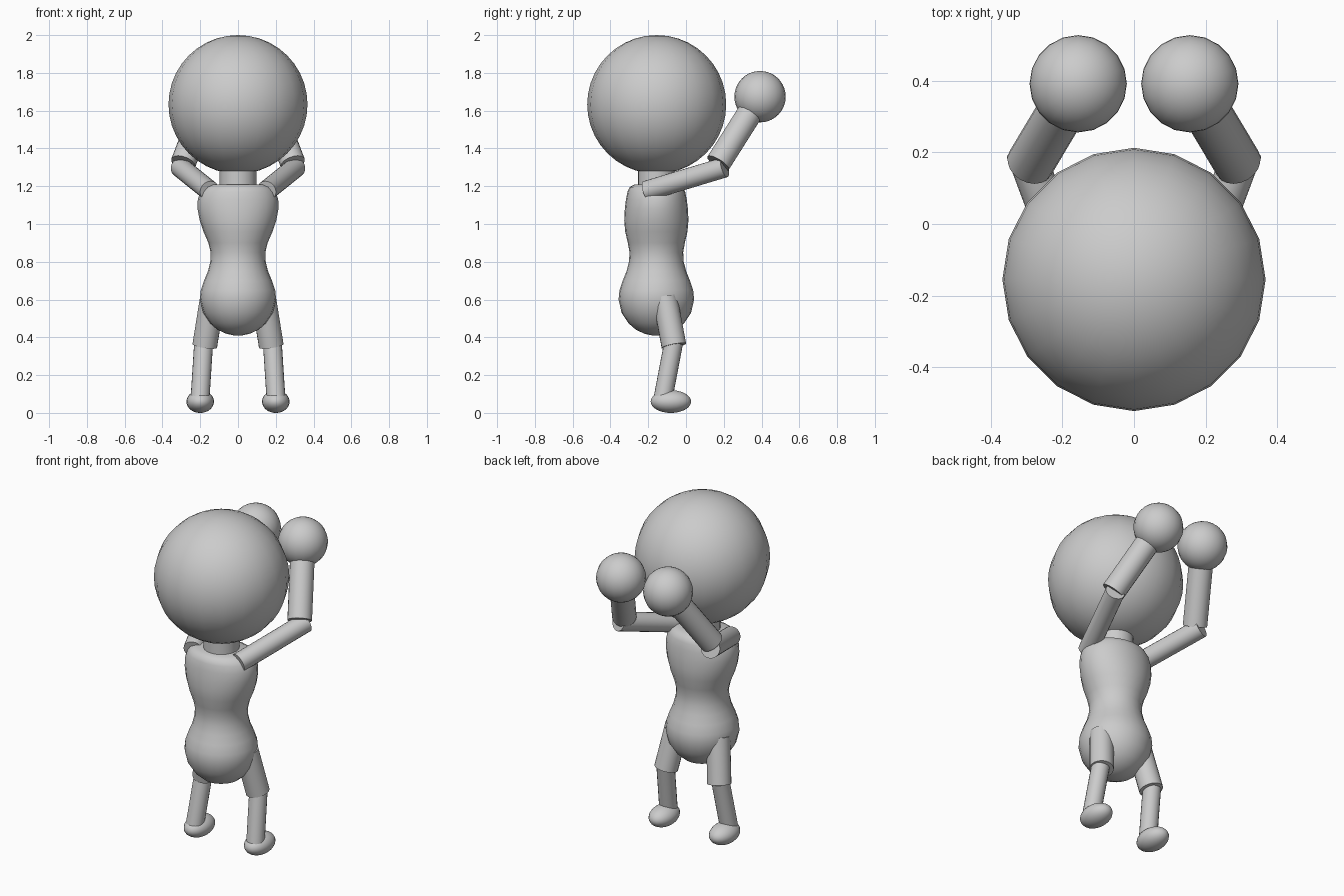
import bpy, bmesh, math
from mathutils import Vector

if "Cube" in bpy.data.objects:
    bpy.data.objects.remove(bpy.data.objects["Cube"])


def smooth(obj):
    bpy.ops.object.select_all(action='DESELECT')
    obj.select_set(True)
    bpy.context.view_layer.objects.active = obj
    bpy.ops.object.shade_smooth_by_angle(angle=math.radians(40))


def ball(name, center, radii):
    bpy.ops.mesh.primitive_uv_sphere_add(segments=20, ring_count=20, radius=1, location=center)
    obj = bpy.context.object
    obj.name = name
    obj.scale = radii
    bpy.ops.object.transform_apply(location=False, rotation=False, scale=True)
    smooth(obj)


def tube(name, a, b, r):
    a, b = Vector(a), Vector(b)
    d = b - a
    bpy.ops.mesh.primitive_cylinder_add(vertices=20, radius=r, depth=d.length, location=(a + b) / 2)
    obj = bpy.context.object
    obj.name = name
    obj.rotation_euler = d.to_track_quat('Z', 'Y').to_euler()
    smooth(obj)


def lofted_body(name, cy, rings, segs=24):
    # stacked elliptical rings: (z, half width, half depth)
    bm = bmesh.new()
    loops = []
    for z, rx, ry in rings:
        loops.append([bm.verts.new((rx * math.cos(t), cy + ry * math.sin(t), z))
                      for t in (2 * math.pi * i / segs for i in range(segs))])
    for lo, hi in zip(loops, loops[1:]):
        for i in range(segs):
            j = (i + 1) % segs
            bm.faces.new((lo[i], lo[j], hi[j], hi[i]))
    bm.faces.new(loops[0][::-1])
    bm.faces.new(loops[-1])
    mesh = bpy.data.meshes.new(name)
    bm.to_mesh(mesh)
    bm.free()
    obj = bpy.data.objects.new(name, mesh)
    bpy.context.collection.objects.link(obj)
    smooth(obj)


CY = -0.157

# head and neck
ball("head", (0, -0.155, 1.633), (0.368, 0.368, 0.367))
tube("neck", (0, CY, 1.15), (0, CY, 1.36), 0.098)

# torso: round hips, waist, flattened chest
lofted_body("torso", CY, [
    (0.41, 0.02, 0.02), (0.418, 0.06, 0.06), (0.44, 0.108, 0.108), (0.475, 0.148, 0.148),
    (0.53, 0.184, 0.184), (0.60, 0.202, 0.2), (0.65, 0.197, 0.195), (0.70, 0.18, 0.178),
    (0.75, 0.159, 0.158), (0.80, 0.147, 0.145), (0.85, 0.145, 0.142), (0.90, 0.157, 0.151),
    (0.96, 0.183, 0.165), (1.02, 0.203, 0.17), (1.08, 0.214, 0.167), (1.13, 0.213, 0.161),
    (1.17, 0.2, 0.153), (1.195, 0.18, 0.142), (1.21, 0.145, 0.115)])

# paired limbs
for side, s in (("left", -1), ("right", 1)):
    tube(f"{side}_upper_arm", (s * 0.15, -0.21, 1.175), (s * 0.305, 0.205, 1.3), 0.054)
    tube(f"{side}_forearm", (s * 0.29, 0.17, 1.322), (s * 0.157, 0.392, 1.673), 0.067)
    ball(f"{side}_hand", (s * 0.156, 0.392, 1.674), (0.136, 0.136, 0.136))
    tube(f"{side}_thigh", (s * 0.135, -0.112, 0.61), (s * 0.176, -0.064, 0.355), 0.066)
    tube(f"{side}_shin", (s * 0.182, -0.066, 0.37), (s * 0.201, -0.122, 0.075), 0.05)
    ball(f"{side}_foot", (s * 0.2, -0.08, 0.06), (0.073, 0.107, 0.06))
